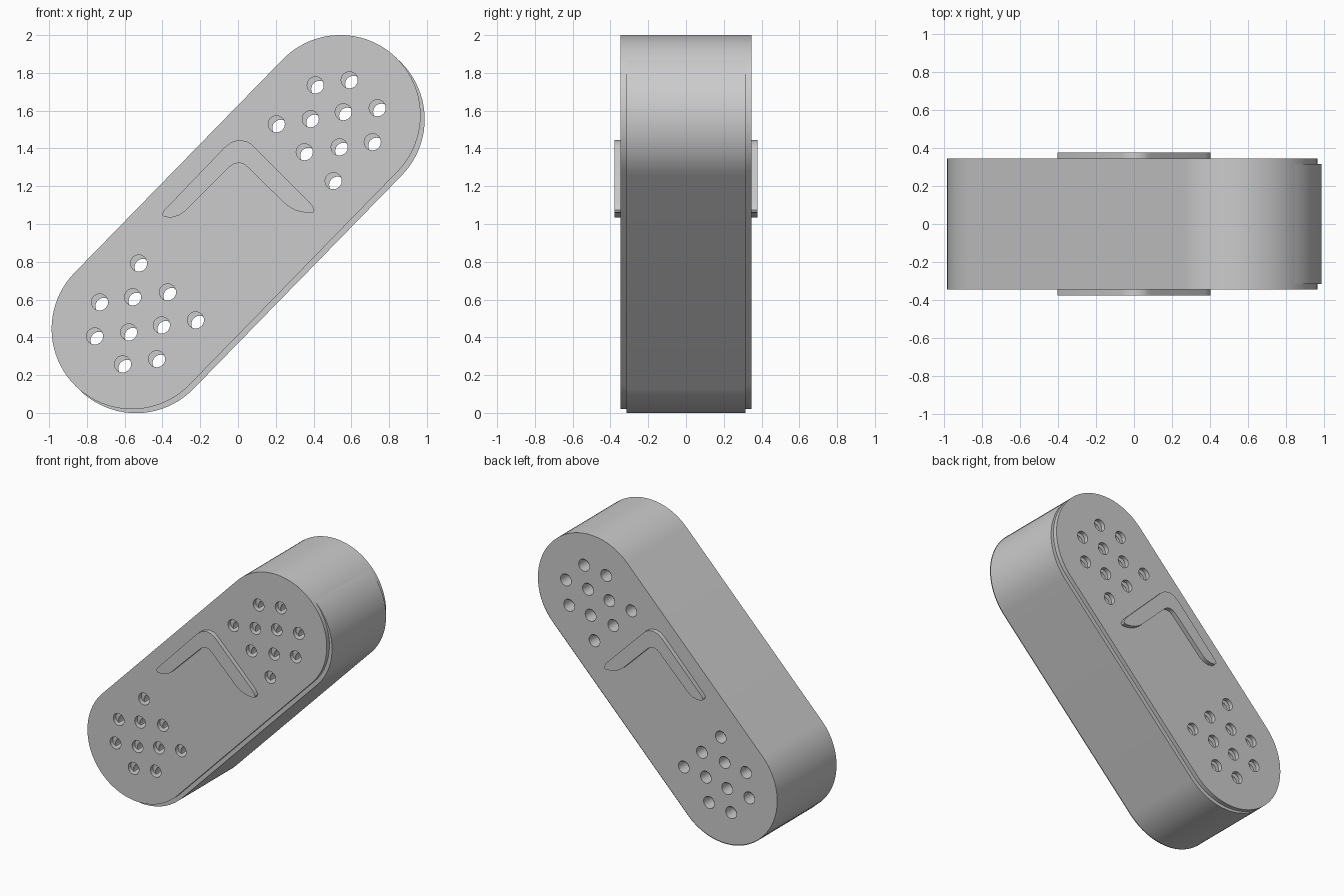
import bpy, bmesh
from math import sin, cos, pi, radians

if "Cube" in bpy.data.objects:
    bpy.data.objects.remove(bpy.data.objects["Cube"])

CENTRE = (-0.01, 1.01)          # middle of the capsule in x, z
TILT = radians(45.7)            # lean of its long axis
RADIUS, HALF = 0.425, 0.79      # end radius, half distance between end centres
OFFSET = (0.0215, -0.021)       # shift of the narrow core against the shell


def arc(cx, cz, r, start, sweep, n, closed=False):
    count = n if closed else n + 1
    return [(cx + r * cos(start + sweep * i / n),
             cz + r * sin(start + sweep * i / n)) for i in range(count)]


def capsule():
    pts = []
    for side in (1, -1):
        cx = CENTRE[0] + side * HALF * cos(TILT)
        cz = CENTRE[1] + side * HALF * sin(TILT)
        start = TILT - pi / 2 + (0 if side == 1 else pi)
        pts += arc(cx, cz, RADIUS, start, pi, 40)
    return pts


def extruded(name, loops, half_depth, shift=(0, 0)):
    """Fill x-z outlines (inner loops become holes) and extrude along y."""
    cu = bpy.data.curves.new(name, 'CURVE')
    cu.dimensions = '2D'
    cu.fill_mode = 'BOTH'
    cu.extrude = half_depth
    for loop in loops:
        sp = cu.splines.new('POLY')
        sp.points.add(len(loop) - 1)
        for p, (x, z) in zip(sp.points, loop):
            p.co = (x + shift[0], z + shift[1], 0, 1)
        sp.use_cyclic_u = True
    ob = bpy.data.objects.new(name, cu)
    bpy.context.collection.objects.link(ob)
    ob.rotation_euler.x = pi / 2
    bpy.ops.object.select_all(action='DESELECT')
    ob.select_set(True)
    bpy.context.view_layer.objects.active = ob
    bpy.ops.object.convert(target='MESH')
    ob = bpy.context.view_layer.objects.active
    bm = bmesh.new()
    bm.from_mesh(ob.data)
    bmesh.ops.remove_doubles(bm, verts=bm.verts, dist=0.0002)
    bmesh.ops.recalc_face_normals(bm, faces=bm.faces)
    bm.to_mesh(ob.data)
    bm.free()
    bpy.ops.object.shade_smooth_by_angle(angle=radians(30))
    return ob


# Perforations: one cluster, repeated by a half turn about the centre
cluster = [(0.41, 1.735), (0.59, 1.762), (0.738, 1.614), (0.558, 1.593),
           (0.384, 1.556), (0.204, 1.529), (0.352, 1.381), (0.537, 1.407),
           (0.712, 1.434), (0.505, 1.228)]
spots = cluster + [(2 * CENTRE[0] - x, 2 * CENTRE[1] - z) for x, z in cluster]
holes = [arc(x, z, 0.044, 0, 2 * pi, 24, True) for x, z in spots]

# Wide shell and the slightly shifted narrow core showing along one side
extruded("outer_shell", [capsule()] + holes, 0.346)
extruded("inner_core", [capsule()] + holes, 0.315, OFFSET)

# Raised chevron on both faces
chevron = [(-0.07, 1.407), (-0.395, 1.068), (-0.402, 1.05), (-0.39, 1.037),
           (-0.352, 1.034), (-0.315, 1.045), (-0.283, 1.066), (-0.045, 1.302),
           (-0.024, 1.317), (0.003, 1.324), (0.028, 1.319), (0.048, 1.304),
           (0.246, 1.11), (0.275, 1.088), (0.304, 1.073), (0.34, 1.063),
           (0.378, 1.058), (0.398, 1.061), (0.404, 1.073), (0.395, 1.096),
           (0.373, 1.122), (0.087, 1.407), (0.068, 1.425), (0.045, 1.438),
           (0.005, 1.445), (-0.034, 1.434)]
extruded("chevron_ridge", [chevron], 0.378)
